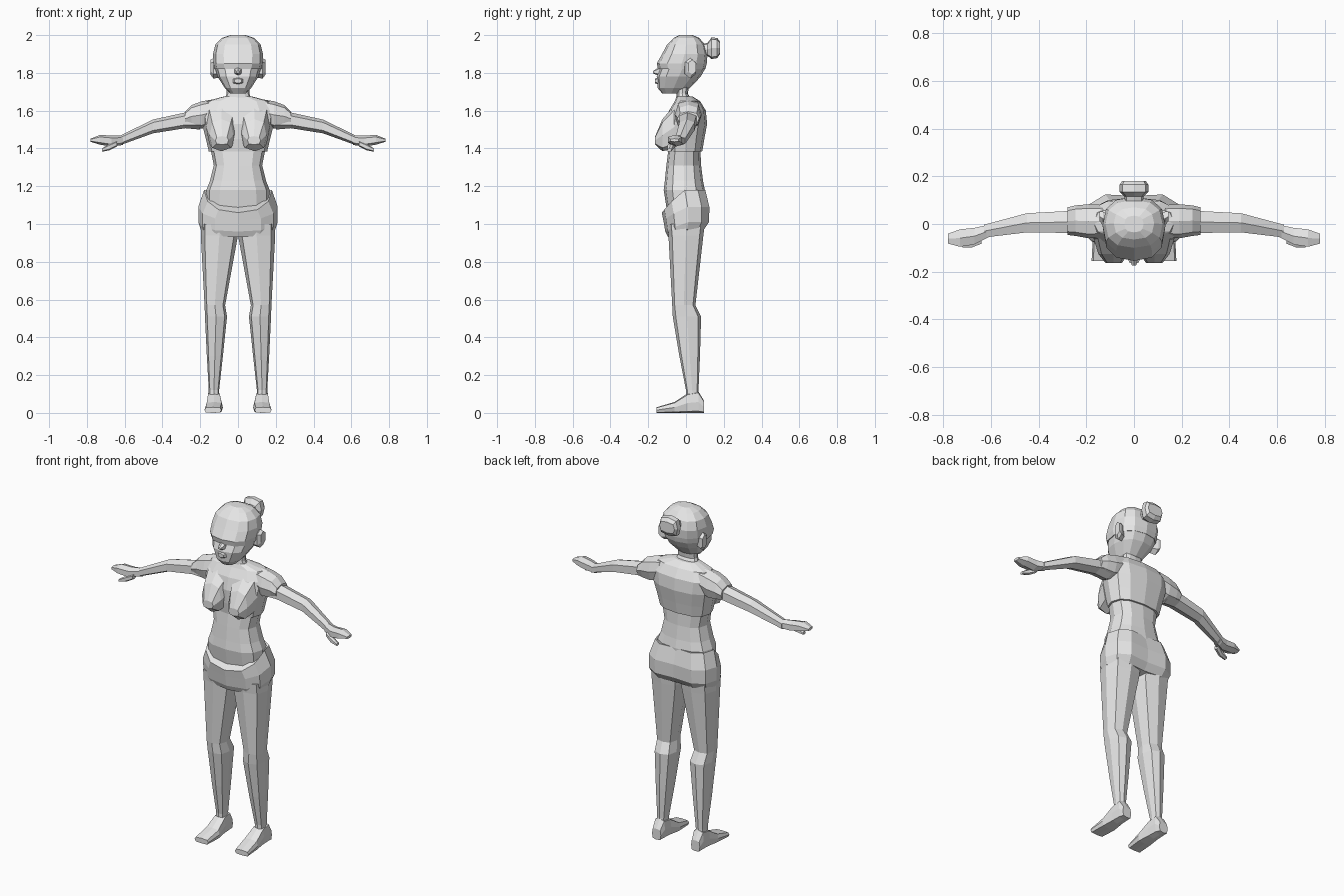
import bpy
import bmesh
from math import sin, cos, pi, copysign
from mathutils import Vector

default_cube = bpy.data.objects.get("Cube")
if default_cube:
    bpy.data.objects.remove(default_cube, do_unlink=True)

GREY = (.8, .8, .8, 1)
grey = bpy.data.materials.new("plain_grey")
grey.use_nodes = True
grey.diffuse_color = GREY
grey.node_tree.nodes["Principled BSDF"].inputs["Base Color"].default_value = GREY


def section(axis, along, left, right, low, high, sides, power, dip, notch):
    """Rounded cross-section filling a box, set across the given axis."""
    centre_a, half_a = (left + right) / 2, (right - left) / 2
    centre_b, half_b = (low + high) / 2, (high - low) / 2
    points = []
    for i in range(sides):
        angle = pi / 2 + 2 * pi * i / sides
        across, upward = cos(angle), sin(angle)
        a = centre_a + half_a * copysign(abs(across) ** power, across)
        b = centre_b + half_b * copysign(abs(upward) ** power, upward)
        if i == 0:
            b -= notch
        pos = along - dip * max(0, -upward)
        order = {"x": (pos, a, b), "y": (a, pos, b), "z": (a, b, pos)}
        points.append(Vector(order[axis]))
    return points


def loft(name, axis, *rows, sides=8, power=.8, mirror=False, dips=None, notch=0):
    """Skin a row of sections into one closed flat-shaded part."""
    bm = bmesh.new()
    dips = dips or [0] * len(rows)
    rings = [[bm.verts.new(point)
              for point in section(axis, *row, sides, power, dip, notch)]
             for row, dip in zip(rows, dips)]
    for lower, upper in zip(rings, rings[1:]):
        for i in range(sides):
            j = (i + 1) % sides
            bm.faces.new((lower[i], lower[j], upper[j], upper[i]))
    bm.faces.new(rings[0])
    bm.faces.new(rings[-1])
    bmesh.ops.recalc_face_normals(bm, faces=bm.faces)
    mesh = bpy.data.meshes.new(name)
    bm.to_mesh(mesh)
    bm.free()
    mesh.materials.append(grey)
    part = bpy.data.objects.new(name, mesh)
    bpy.context.collection.objects.link(part)
    if mirror:
        part.modifiers.new("other_side", "MIRROR").use_axis[0] = True


def body(name, *rows, **options):
    """Upright central part; each row is height, half width, front, back."""
    full = [(height, -half, half, front, back) for height, half, front, back in rows]
    loft(name, "z", *full, sides=12, **options)


def pair(name, axis, *rows, **options):
    """Part modelled on the left and mirrored to the right."""
    loft(name, axis, *rows, mirror=True, **options)


def knob(name, *rows, **options):
    """Central part running front to back: depth, half width, bottom, top."""
    full = [(depth, -half, half, bottom, top) for depth, half, bottom, top in rows]
    loft(name, "y", *full, **options)


# Torso, top and shorts
body("midriff",
     (1, .17, -.09, .09),
     (1.18, .168, -.118, .1),
     (1.23, .148, -.112, .09),
     (1.31, .128, -.104, .08),
     (1.42, .15, -.09, .075))
body("shirt",
     (1.385, .155, -.097, .086),
     (1.45, .17, -.105, .097),
     (1.53, .19, -.108, .112),
     (1.6, .2, -.09, .105),
     (1.65, .17, -.06, .075),
     (1.675, .075, -.05, .035))
body("shorts",
     (.97, .197, -.095, .105),
     (1.01, .21, -.11, .135),
     (1.09, .21, -.12, .138),
     (1.18, .18, -.128, .115),
     dips=(.04, .05, .07, .12), notch=.02)
pair("bust", "y",
     (-.06, 0, .17, 1.4, 1.63),
     (-.125, .025, .15, 1.385, 1.555),
     (-.163, .05, .12, 1.42, 1.465), power=.7)

# Arms and hands
pair("sleeves", "x",
     (.13, -.055, .08, 1.53, 1.66),
     (.19, -.06, .083, 1.505, 1.65),
     (.245, -.05, .078, 1.51, 1.63),
     (.28, -.046, .07, 1.52, 1.595))
pair("arms", "x",
     (.2, -.045, .068, 1.5, 1.61),
     (.28, -.043, .06, 1.507, 1.59),
     (.45, -.04, .05, 1.48, 1.553),
     (.63, -.06, 0, 1.415, 1.465), sides=6)
pair("hands", "x",
     (.61, -.058, 0, 1.418, 1.468),
     (.67, -.09, -.012, 1.41, 1.468),
     (.73, -.1, -.018, 1.42, 1.472),
     (.78, -.085, -.038, 1.435, 1.452), sides=6)
pair("thumbs", "x",
     (.64, -.085, -.045, 1.41, 1.44),
     (.68, -.1, -.065, 1.39, 1.425),
     (.72, -.1, -.075, 1.383, 1.4), sides=6)

# Legs and feet
pair("legs", "z",
     (.05, .1, .155, 0, .07),
     (.12, .1, .155, 0, .066),
     (.3, .08, .165, -.035, .074),
     (.51, .058, .175, -.07, .08),
     (.57, .068, .177, -.073, .05),
     (.94, 0, .197, -.093, .092),
     (1, 0, .197, -.1, .1), power=.7)
pair("feet", "y",
     (.095, .1, .158, 0, .065),
     (.065, .093, .163, 0, .115),
     (.01, .09, .165, 0, .105),
     (-.06, .08, .173, 0, .058),
     (-.155, .088, .178, 0, .03), power=.5)

# Head
body("neck",
     (1.64, .08, -.055, .04),
     (1.69, .06, -.05, .01),
     (1.76, .06, -.05, .02))
body("face",
     (1.69, .04, -.125, -.03),
     (1.72, .07, -.15, .02),
     (1.78, .108, -.155, .078),
     (1.82, .12, -.14, .1),
     (1.88, .12, -.13, .105))
body("hair",
     (1.82, .124, -.148, .102),
     (1.85, .13, -.155, .11),
     (1.9, .132, -.127, .114),
     (1.95, .12, -.1, .1),
     (1.985, .085, -.065, .07),
     (2, .04, -.035, .035))
knob("hair_bun",
     (.08, .036, 1.89, 1.95),
     (.115, .04, 1.89, 1.96),
     (.135, .06, 1.873, 1.988),
     (.165, .06, 1.878, 1.985),
     (.18, .05, 1.9, 1.965), power=.6)
pair("ears", "x",
     (.1, -.01, .04, 1.775, 1.865),
     (.13, -.01, .055, 1.77, 1.878),
     (.145, .01, .055, 1.79, 1.87), sides=6)
knob("nose",
     (-.13, .024, 1.778, 1.84),
     (-.175, .01, 1.798, 1.81), sides=6)
knob("lips",
     (-.14, .034, 1.735, 1.78),
     (-.163, .02, 1.745, 1.77), sides=6)
